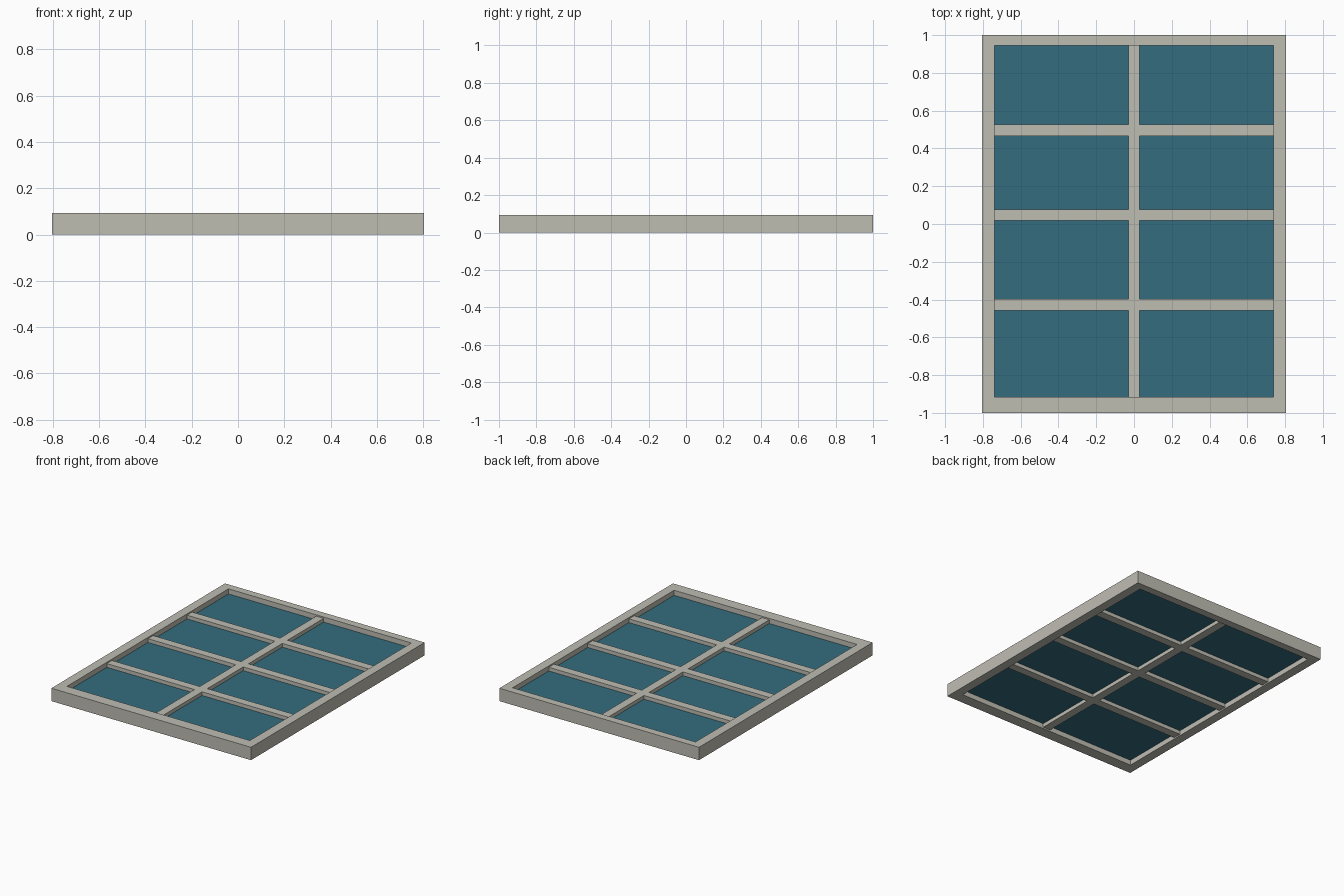
import bpy
import bmesh

if "Cube" in bpy.data.objects:
    bpy.data.objects.remove(bpy.data.objects["Cube"], do_unlink=True)


def material(name, colour):
    mat = bpy.data.materials.new(name)
    mat.use_nodes = True
    mat.diffuse_color = (*colour, 1)
    mat.node_tree.nodes["Principled BSDF"].inputs["Base Color"].default_value = (*colour, 1)
    return mat


def box(name, mat, x, y, z):
    """Add a box spanning the given (low, high) ranges."""
    mesh = bpy.data.meshes.new(name)
    bm = bmesh.new()
    bmesh.ops.create_cube(bm, size=1)
    for v in bm.verts:
        v.co = [lo + (c + 0.5) * (hi - lo) for c, (lo, hi) in zip(v.co, (x, y, z))]
    bm.to_mesh(mesh)
    bm.free()
    mesh.materials.append(mat)
    obj = bpy.data.objects.new(name, mesh)
    bpy.context.collection.objects.link(obj)
    return obj


def rectangle(bm, x, y, z):
    return [bm.verts.new((px, py, z)) for px, py in
            ((x[0], y[0]), (x[1], y[0]), (x[1], y[1]), (x[0], y[1]))]


paint = material("warm grey paint", (0.52, 0.51, 0.45))
glass = material("teal glass", (0.034, 0.152, 0.21))

HEIGHT = 0.094
outer_x, outer_y = (-0.805, 0.805), (-1, 1)
inner_x, inner_y = (-0.738, 0.738), (-0.917, 0.944)

# Outer frame: one closed rectangular ring
bm = bmesh.new()
rings = [rectangle(bm, outer_x, outer_y, 0), rectangle(bm, outer_x, outer_y, HEIGHT),
         rectangle(bm, inner_x, inner_y, HEIGHT), rectangle(bm, inner_x, inner_y, 0)]
for k in range(4):
    a, b = rings[k], rings[(k + 1) % 4]
    for i in range(4):
        j = (i + 1) % 4
        bm.faces.new((a[i], a[j], b[j], b[i]))
bmesh.ops.recalc_face_normals(bm, faces=bm.faces)
mesh = bpy.data.meshes.new("outer_frame")
bm.to_mesh(mesh)
bm.free()
mesh.materials.append(paint)
bpy.context.collection.objects.link(bpy.data.objects.new("outer_frame", mesh))

# Glazing bars, set slightly inside the frame's faces
BAR = 0.03
bar_z = (0.01, HEIGHT - 0.01)
box("upright_bar", paint, (-BAR, BAR), inner_y, bar_z)
cross_centres = (-0.427, 0.048, 0.497)
for n, y in enumerate(cross_centres, 1):
    for side, x in (("right", (inner_x[0], -BAR)), ("left", (BAR, inner_x[1]))):
        box(f"cross_bar_{n}_{side}", paint, x, (y - BAR, y + BAR), bar_z)

# Glass panes between the bars
edges = [inner_y[0], *[e for y in cross_centres for e in (y - BAR, y + BAR)], inner_y[1]]
for n in range(4):
    for side, x in (("right", (inner_x[0], -BAR)), ("left", (BAR, inner_x[1]))):
        box(f"pane_{n + 1}_{side}", glass, x, edges[2 * n:2 * n + 2], (0.037, 0.057))
